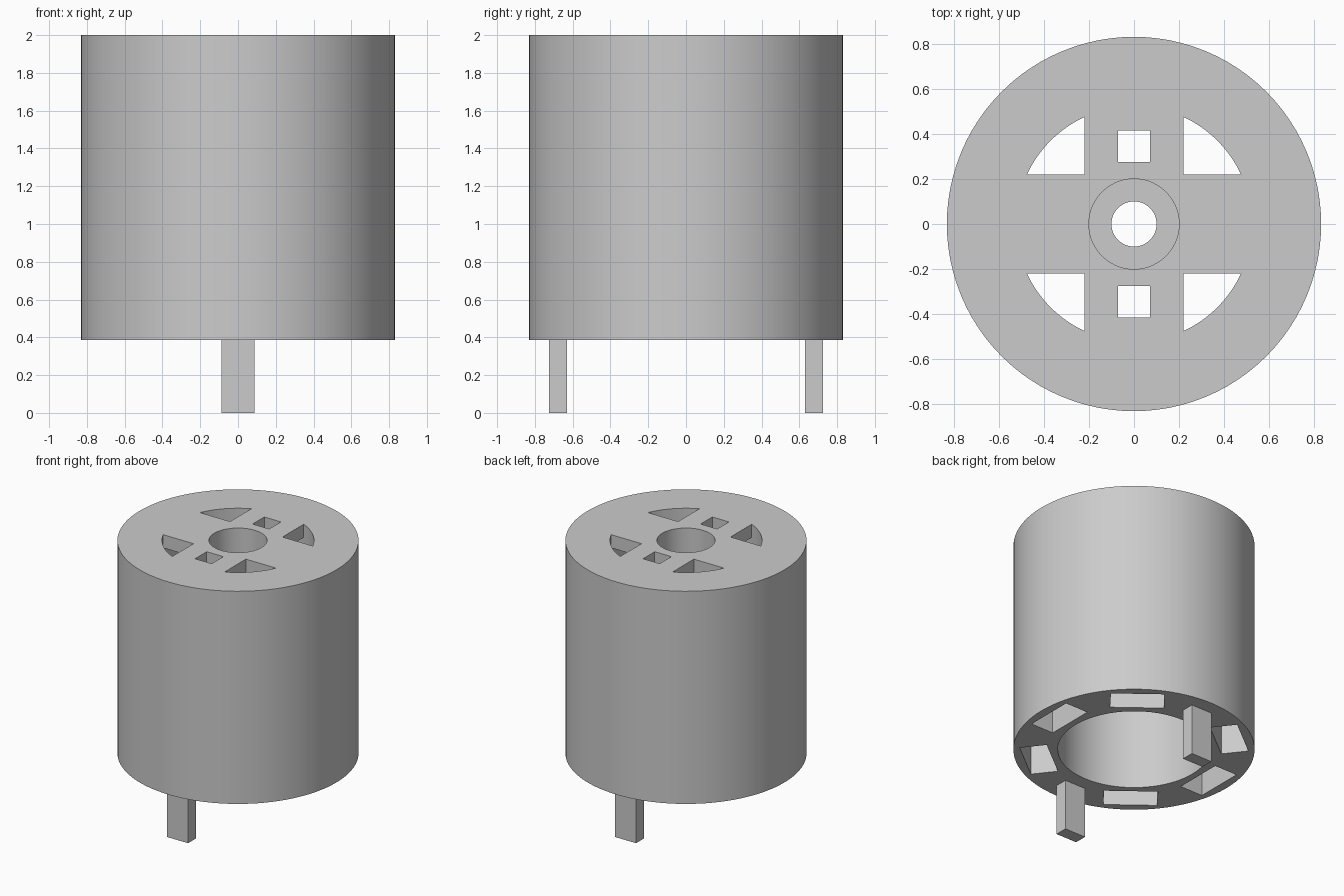
import bpy, bmesh
from math import pi, cos, sin, radians, acos
from mathutils import Matrix

cube = bpy.data.objects.get("Cube")
if cube:
    bpy.data.objects.remove(cube, do_unlink=True)

BOTTOM, TOP = 0.385, 2.0
OUTER, BORE = 0.83, 0.525
PLATE, CUP_FLOOR = 1.9, 1.6
STEPS = 96

grey = bpy.data.materials.new("light grey")
grey.use_nodes = True
grey.diffuse_color = (0.6, 0.6, 0.6, 1)
grey.node_tree.nodes["Principled BSDF"].inputs["Base Color"].default_value = (0.6, 0.6, 0.6, 1)


def make_object(name, bm):
    bmesh.ops.recalc_face_normals(bm, faces=bm.faces[:])
    mesh = bpy.data.meshes.new(name)
    bm.to_mesh(mesh)
    bm.free()
    mesh.materials.append(grey)
    obj = bpy.data.objects.new(name, mesh)
    bpy.context.collection.objects.link(obj)
    return obj


def add_prism(bm, outline, z0, z1):
    face = bm.faces.new([bm.verts.new((x, y, z0)) for x, y in outline])
    up = bmesh.ops.extrude_face_region(bm, geom=[face])["geom"]
    verts = [v for v in up if isinstance(v, bmesh.types.BMVert)]
    bmesh.ops.translate(bm, verts=verts, vec=(0, 0, z1 - z0))


def add_box(bm, size, centre, angle=0):
    matrix = (Matrix.Rotation(angle, 4, 'Z') @ Matrix.Translation(centre)
              @ Matrix.Diagonal((*size, 1)))
    bmesh.ops.create_cube(bm, size=1, matrix=matrix)


# Housing: hollow drum with a thin top plate and a hanging bearing cup
profile = [(OUTER, BOTTOM), (OUTER, TOP), (0.2, TOP), (0.2, CUP_FLOOR),
           (0.1, CUP_FLOOR), (0.1, CUP_FLOOR - 0.06), (0.26, CUP_FLOOR - 0.06),
           (0.26, PLATE), (BORE, PLATE), (BORE, BOTTOM)]
bm = bmesh.new()
ring = [bm.verts.new((r, 0, z)) for r, z in profile]
edges = [bm.edges.new((ring[i - 1], ring[i])) for i in range(len(ring))]
bmesh.ops.spin(bm, geom=ring + edges, cent=(0, 0, 0), axis=(0, 0, 1),
               angle=2 * pi, steps=STEPS, use_duplicate=False)
bmesh.ops.remove_doubles(bm, verts=bm.verts[:], dist=0.0001)
housing = make_object("housing", bm)

# Cutter: four corner vents, two square holes and six underside slots
bm = bmesh.new()
inner, arc = 0.22, BORE - 0.002
start = pi / 2 - acos(inner / arc)
for quarter in range(4):
    turn = quarter * pi / 2
    angles = [start + (pi / 2 - 2 * start) * i / 10 for i in range(11)]
    corner = [(inner, inner)] + [(arc * cos(a), arc * sin(a)) for a in angles]
    outline = [(x * cos(turn) - y * sin(turn), x * sin(turn) + y * cos(turn))
               for x, y in corner]
    add_prism(bm, outline, PLATE - 0.05, TOP + 0.05)
for side in (-1, 1):
    add_box(bm, (0.14, 0.14, 0.2), (0, side * 0.345, 1.95))
for base in (0, 180):
    for offset in (-52, 0, 52):
        add_box(bm, (0.19, 0.37, 1.2), (0.67, 0, 0.6), radians(base + offset))
cutter = make_object("cutter", bm)
cutter.hide_render = True

cut = housing.modifiers.new("openings", 'BOOLEAN')
cut.operation = 'DIFFERENCE'
cut.solver = 'EXACT'
cut.object = cutter
bpy.ops.object.select_all(action='DESELECT')
bpy.context.view_layer.objects.active = housing
housing.select_set(True)
bpy.ops.object.modifier_apply(modifier=cut.name)
bpy.data.objects.remove(cutter, do_unlink=True)
bpy.ops.object.shade_smooth_by_angle(angle=radians(30))

# Two flat pins hanging from the underside
for name, side in (("front_pin", -1), ("back_pin", 1)):
    bm = bmesh.new()
    add_box(bm, (0.175, 0.095, BOTTOM + 0.02), (0, side * 0.677, (BOTTOM + 0.02) / 2))
    make_object(name, bm)
